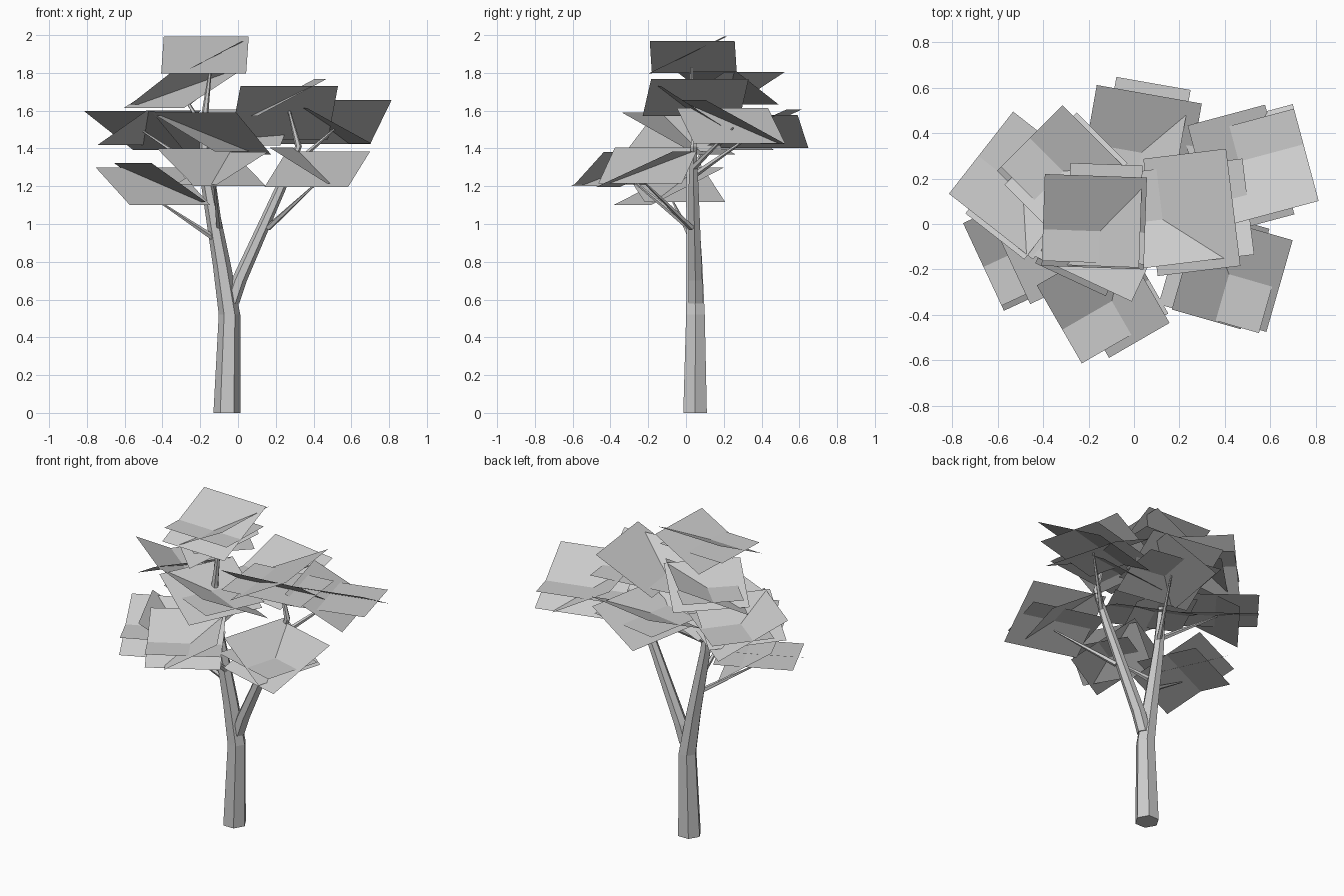
import bpy
import bmesh
from math import radians, cos, sin, pi
from mathutils import Matrix, Vector

old = bpy.data.objects.get("Cube")
if old:
    bpy.data.objects.remove(old, do_unlink=True)

grey = bpy.data.materials.new("plain grey")
grey.use_nodes = True
colour = (0.6, 0.6, 0.6, 1)
grey.diffuse_color = colour
grey.node_tree.nodes["Principled BSDF"].inputs["Base Color"].default_value = colour


def finish(bm, name):
    mesh = bpy.data.meshes.new(name)
    bm.to_mesh(mesh)
    bm.free()
    mesh.materials.append(grey)
    obj = bpy.data.objects.new(name, mesh)
    bpy.context.scene.collection.objects.link(obj)


def limb(name, points, sides=6, level=True):
    """Tapered tube through (x, y, z, radius) points; level keeps its rings flat."""
    bm = bmesh.new()
    centres = [Vector(p[:3]) for p in points]
    axis = Vector((0, 0, 1))
    turn = axis.rotation_difference(centres[-1] - centres[0]).to_matrix()
    rings = []
    for centre, p in zip(centres, points):
        ring = []
        for i in range(sides):
            t = 2 * pi * i / sides
            v = Vector((cos(t), sin(t), 0)) * p[3]
            ring.append(bm.verts.new(centre + (v if level else turn @ v)))
        rings.append(ring)
    for low, high in zip(rings, rings[1:]):
        for i in range(sides):
            j = (i + 1) % sides
            bm.faces.new((low[i], low[j], high[j], high[i]))
    bm.faces.new(rings[0][::-1])
    bm.faces.new(rings[-1])
    finish(bm, name)


def foliage(name, centre, yaw, size, pitch, roll, pitch_lift=0,
            roll_at=(0, 0, 0), flat_at=(0, 0, 0)):
    """Three crossing leaf cards: a shallow level one, a pitched one, a narrow rolled one."""
    bm = bmesh.new()
    base = Matrix.Translation(centre) @ Matrix.Rotation(radians(yaw), 4, 'Z')
    cards = ((0, 'X', flat_at, (1, .8, 1)),
             (pitch, 'X', (0, 0, pitch_lift), (1, 1, 1)),
             (roll, 'Y', roll_at, (.8, 1, 1)))
    for angle, axis, offset, shape in cards:
        card = (base @ Matrix.Translation(offset) @ Matrix.Rotation(radians(angle), 4, axis)
                @ Matrix.Diagonal(shape).to_4x4())
        bmesh.ops.create_grid(bm, x_segments=1, y_segments=1, size=size / 2, matrix=card)
    finish(bm, name)


# Trunk and the two main boughs
limb("trunk", [(-.058, .048, 0, .072), (-.045, .05, .52, .057),
               (-.085, .045, .78, .048), (-.16, .03, 1.2, .034),
               (-.185, .03, 1.5, .022), (-.145, .03, 1.83, .007)])
limb("left_bough", [(-.035, .05, .58, .042), (.005, .05, .7, .042), (.23, .04, 1.2, .03),
                    (.32, .04, 1.41, .018), (.26, .05, 1.64, .006)])

# Twigs reaching into the foliage
twigs = {
    "front_left": ((.16, .03, .98), (.42, -.22, 1.22)),
    "back_left": ((.28, .04, 1.3), (.52, .25, 1.51)),
    "right_low": ((-.12, .03, .92), (-.42, -.07, 1.12)),
    "front": ((-.1, .02, .98), (-.13, -.33, 1.27)),
    "right_high": ((-.17, .03, 1.27), (-.5, .15, 1.49)),
    "back": ((-.16, .03, 1.25), (.02, .36, 1.48)),
    "upper": ((-.18, .03, 1.5), (-.3, .22, 1.7)),
}
for name, (start, end) in twigs.items():
    limb(name + "_twig", [start + (.017,), end + (.005,)], 5, False)

# Foliage clumps: centre, yaw, size, the two tilts, then offsets of the cards
clumps = {
    "top": ((-.175, .01, 1.875), -2, .45, 26, -28, .02, (.045, .03, .01)),
    "left": ((.245, .05, 1.6), 7, .52, -33, -28, -.01, (.01, 0, .07)),
    "far_left": ((.515, .25, 1.52), 15, .5, -28, 28, .02, (-.045, 0, 0)),
    "front_left": ((.42, -.21, 1.285), -16, .46, 24, 31, .005, (-.04, 0, .025), (-.03, -.04, 0)),
    "front_right": ((-.45, -.09, 1.2), 25, .47, 25, 33, 0, (.04, 0, .02)),
    "front": ((-.14, -.33, 1.285), 30, .44, 27, -29, .015, (.05, -.02, .01), (0, -.025, 0)),
    "middle": ((-.14, -.04, 1.48), -25, .49, -27, 29, 0, (-.04, 0, 0)),
    "upper": ((-.3, .22, 1.71), -45, .45, 25, -29, 0, (0, 0, .01)),
    "back": ((.03, .36, 1.49), -10, .47, 24, -28, .02, (.01, .03, 0)),
    "right": ((-.5, .155, 1.495), -38, .47, -26, -29, 0, (.04, 0, .015), (0, .06, 0)),
}
for name, shape in clumps.items():
    foliage(name + "_foliage", *shape)
